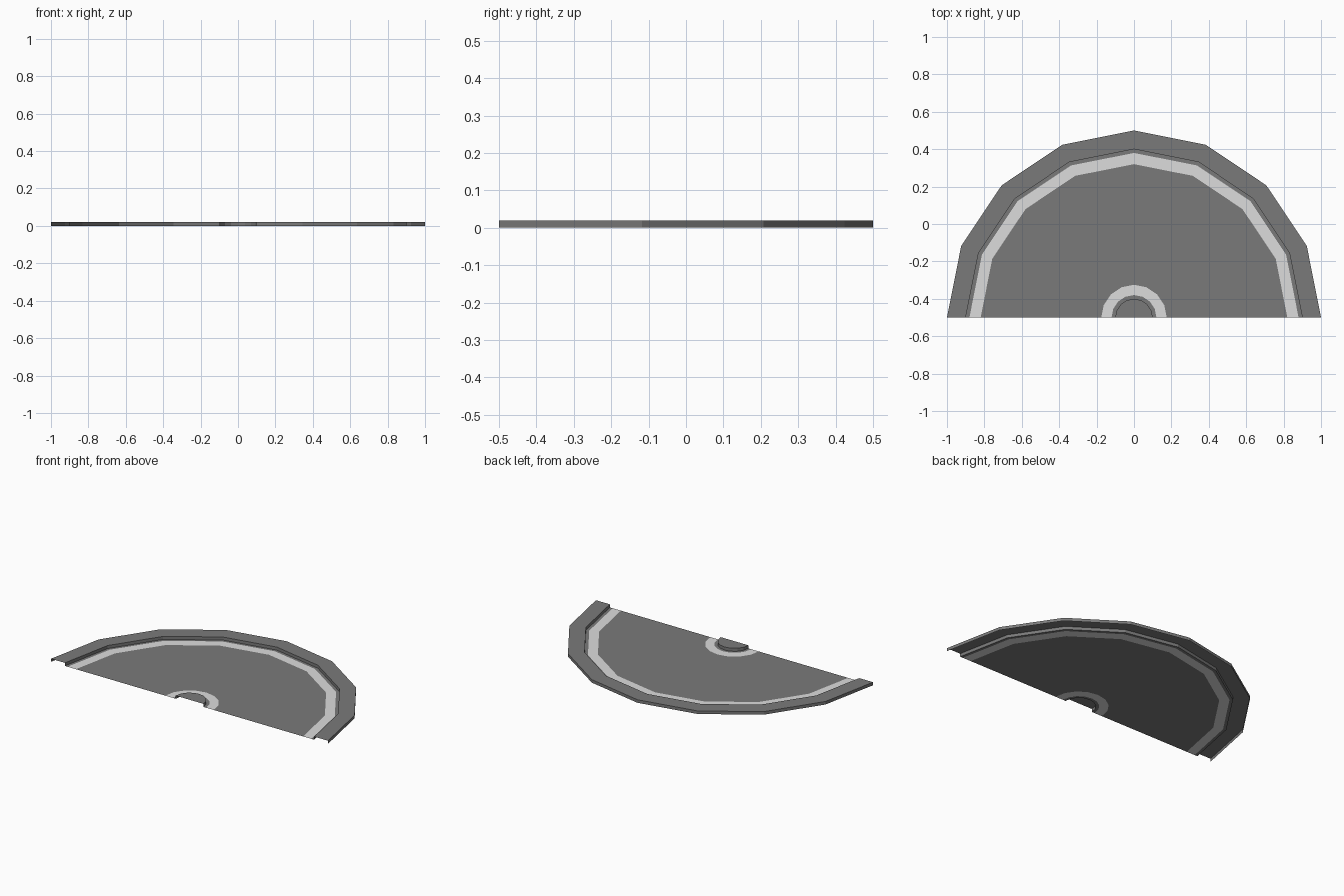
import bpy, bmesh, math

if "Cube" in bpy.data.objects:
    bpy.data.objects.remove(bpy.data.objects["Cube"])

SEGMENTS = 8      # sides of the half circle
CENTRE_Y = -0.5   # arc centre sits on the straight front edge
KERB_H = 0.02


def material(name, value):
    m = bpy.data.materials.new(name)
    m.diffuse_color = (value, value, value, 1.0)
    m.use_nodes = True
    m.node_tree.nodes["Principled BSDF"].inputs["Base Color"].default_value = m.diffuse_color
    return m


asphalt = material("asphalt_grey", 0.195)
paint = material("line_white", 0.72)


def half_lathe(name, profile, mat):
    """Sweep (radius, z) points, listed from outside to inside, through 180 degrees."""
    bm = bmesh.new()
    rows = []
    for i in range(SEGMENTS + 1):
        a = math.pi * i / SEGMENTS
        rows.append([bm.verts.new((r * math.cos(a), CENTRE_Y + r * math.sin(a), z))
                     for r, z in profile])
    for r0, r1 in zip(rows, rows[1:]):
        for k in range(len(profile) - 1):
            bm.faces.new((r0[k], r1[k], r1[k + 1], r0[k + 1]))
    # collapse the pole, if any
    bmesh.ops.remove_doubles(bm, verts=bm.verts, dist=1e-5)
    me = bpy.data.meshes.new(name)
    bm.to_mesh(me)
    bm.free()
    me.materials.append(mat)
    ob = bpy.data.objects.new(name, me)
    bpy.context.collection.objects.link(ob)
    return ob


# Raised kerb: outer wall, top, inner wall (open below)
half_lathe("outer_kerb", [(1.0, 0), (1.0, KERB_H), (0.9, KERB_H), (0.9, 0)], asphalt)

# Flat road rings and painted lines
half_lathe("road_edge", [(0.9, 0), (0.88, 0)], asphalt)
half_lathe("outer_line", [(0.88, 0), (0.82, 0)], paint)
half_lathe("road_surface", [(0.82, 0), (0.175, 0)], asphalt)
half_lathe("inner_line", [(0.175, 0), (0.12, 0)], paint)
half_lathe("island_edge", [(0.12, 0), (0.1, 0)], asphalt)

# Raised centre island (open below and at the front)
half_lathe("centre_island", [(0.1, 0), (0.1, KERB_H), (0.0, KERB_H)], asphalt)
